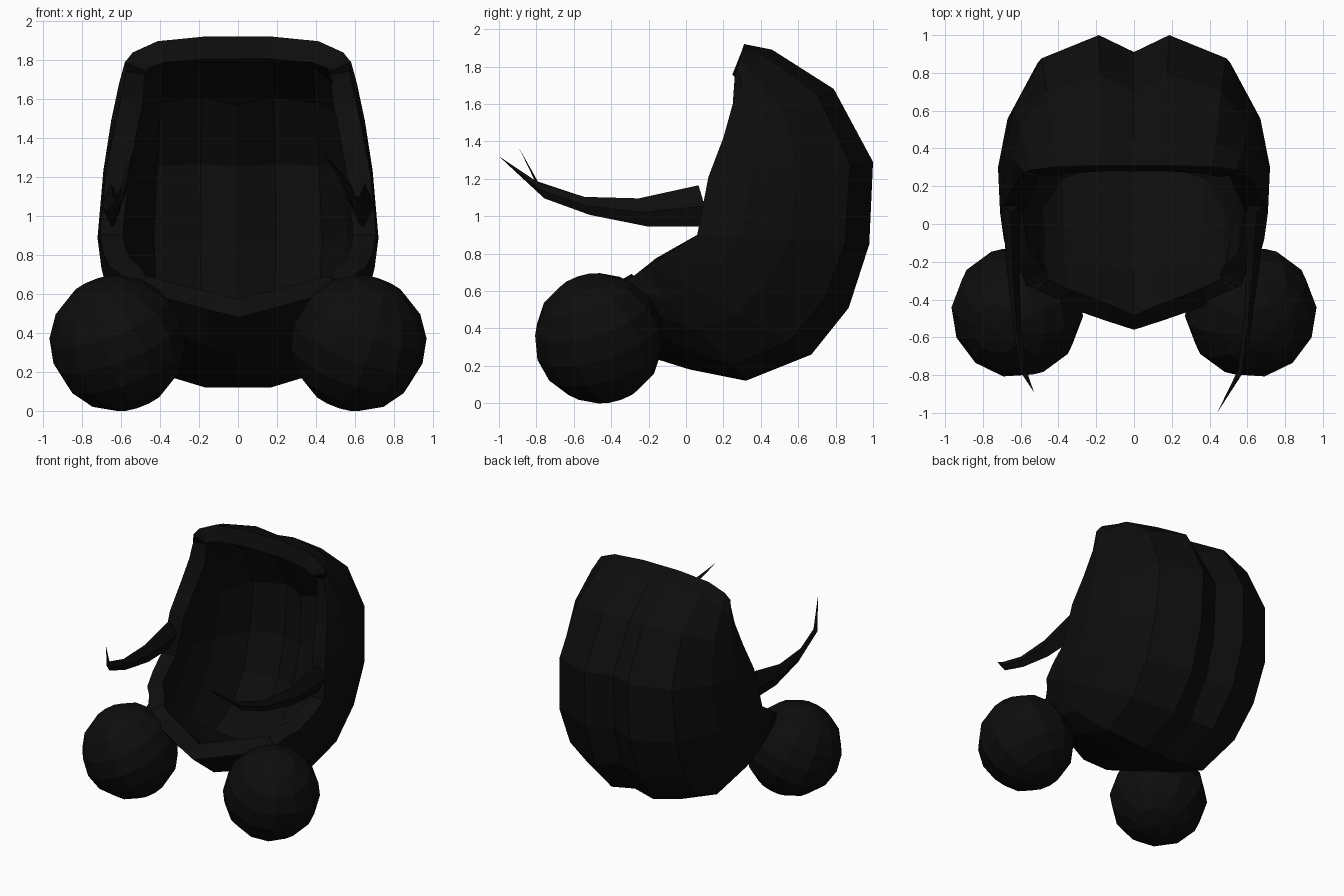
import bpy, bmesh
from mathutils import Vector, Euler

cube = bpy.data.objects.get("Cube")
if cube:
    bpy.data.objects.remove(cube, do_unlink=True)

black = bpy.data.materials.new("soft black")
black.use_nodes = True
tone = (0.004, 0.004, 0.004, 1)
black.diffuse_color = tone
bsdf = next(n for n in black.node_tree.nodes if n.type == 'BSDF_PRINCIPLED')
bsdf.inputs["Base Color"].default_value = tone


def finish(name, bm):
    bmesh.ops.recalc_face_normals(bm, faces=bm.faces[:])
    mesh = bpy.data.meshes.new(name)
    bm.to_mesh(mesh)
    bm.free()
    mesh.materials.append(black)
    obj = bpy.data.objects.new(name, mesh)
    bpy.context.collection.objects.link(obj)
    return obj


def bridge(bm, a, b, closed=False):
    n = len(a)
    for i in range(n if closed else n - 1):
        j = (i + 1) % n
        bm.faces.new((a[i], a[j], b[j], b[i]))


# Hood: stations run from the crown, round the back, to the front lip.
# Each is spine (y, z), rim (y, z), half width, groove depth, straightness.
stations = [
    ((.31, 1.92), (.26, 1.74), .58, 0, 0),
    ((.46, 1.89), (.25, 1.60), .61, .02, 0),
    ((.79, 1.68), (.20, 1.42), .65, .10, 0),
    ((1.0, 1.29), (.12, 1.21), .69, .09, 0),
    ((.98, .85), (.06, .90), .72, .09, 0),
    ((.87, .51), (-.08, .81), .70, .08, 0),
    ((.67, .26), (-.19, .74), .67, .04, 0),
    ((.32, .12), (-.24, .71), .62, 0, 0),
    ((.02, .18), (-.27, .69), .60, 0, .2),
    ((-.30, .28), (-.30, .67), .58, 0, .5),
    ((-.56, .48), (-.33, .66), .57, 0, .8),
]
# Width fraction and distance from spine to rim
section = [(.27, 0), (.71, .14), (.93, .46), (1, .74), (.985, 1)]

bm = bmesh.new()
rows = []
for spine, rim, width, groove, straight in stations:
    s, r = Vector((0, *spine)), Vector((0, *rim))
    center = s + (r - s).normalized() * groove
    half = []
    for fx, t in section:
        p = s.lerp(r, t + (fx - t) * straight)
        half.append(Vector((fx * width, p.y, p.z)))
    left = [Vector((-p.x, p.y, p.z)) for p in reversed(half)]
    rows.append([bm.verts.new(p) for p in left + [center] + half])
for a, b in zip(rows, rows[1:]):
    bridge(bm, a, b)
hood = finish("hood_shell", bm)
wall = hood.modifiers.new("wall", 'SOLIDIFY')
wall.thickness = .12
wall.offset = -1

# Round feet on either side of the front lip
for side, name in ((1, "left_ball"), (-1, "right_ball")):
    bm = bmesh.new()
    bmesh.ops.create_uvsphere(bm, u_segments=12, v_segments=8, radius=.35)
    tilt = Euler((.35, side * .3, side * .2)).to_matrix()
    for v in bm.verts:
        v.co = tilt @ v.co + Vector((side * .618, -.465, .347))
    finish(name, bm)


# Curved horns reaching forward from the sides: x, y, z, half height
def horn(name, path, tip):
    bm = bmesh.new()
    rings = []
    for x, y, z, h in path:
        w = h * .45
        lean = -h * .3
        corners = ((-w, 0), (0, h), (w, 0), (0, -h))
        rings.append([bm.verts.new((x + dx, y + lean * dz / h, z + dz))
                      for dx, dz in corners])
    bm.faces.new(rings[0])
    for a, b in zip(rings, rings[1:]):
        bridge(bm, a, b, True)
    point = bm.verts.new(tip)
    last = rings[-1]
    for i in range(4):
        bm.faces.new((last[i], last[(i + 1) % 4], point))
    finish(name, bm)


horn("left_horn", [(.65, .10, 1.055, .11), (.63, -.23, 1.02, .075),
                   (.60, -.53, 1.055, .048), (.57, -.77, 1.135, .04)],
     (.44, -1, 1.32))
horn("right_horn", [(-.65, .10, 1.055, .11), (-.64, -.23, 1.02, .075),
                    (-.62, -.53, 1.055, .048), (-.585, -.78, 1.145, .04)],
     (-.53, -.89, 1.36))
